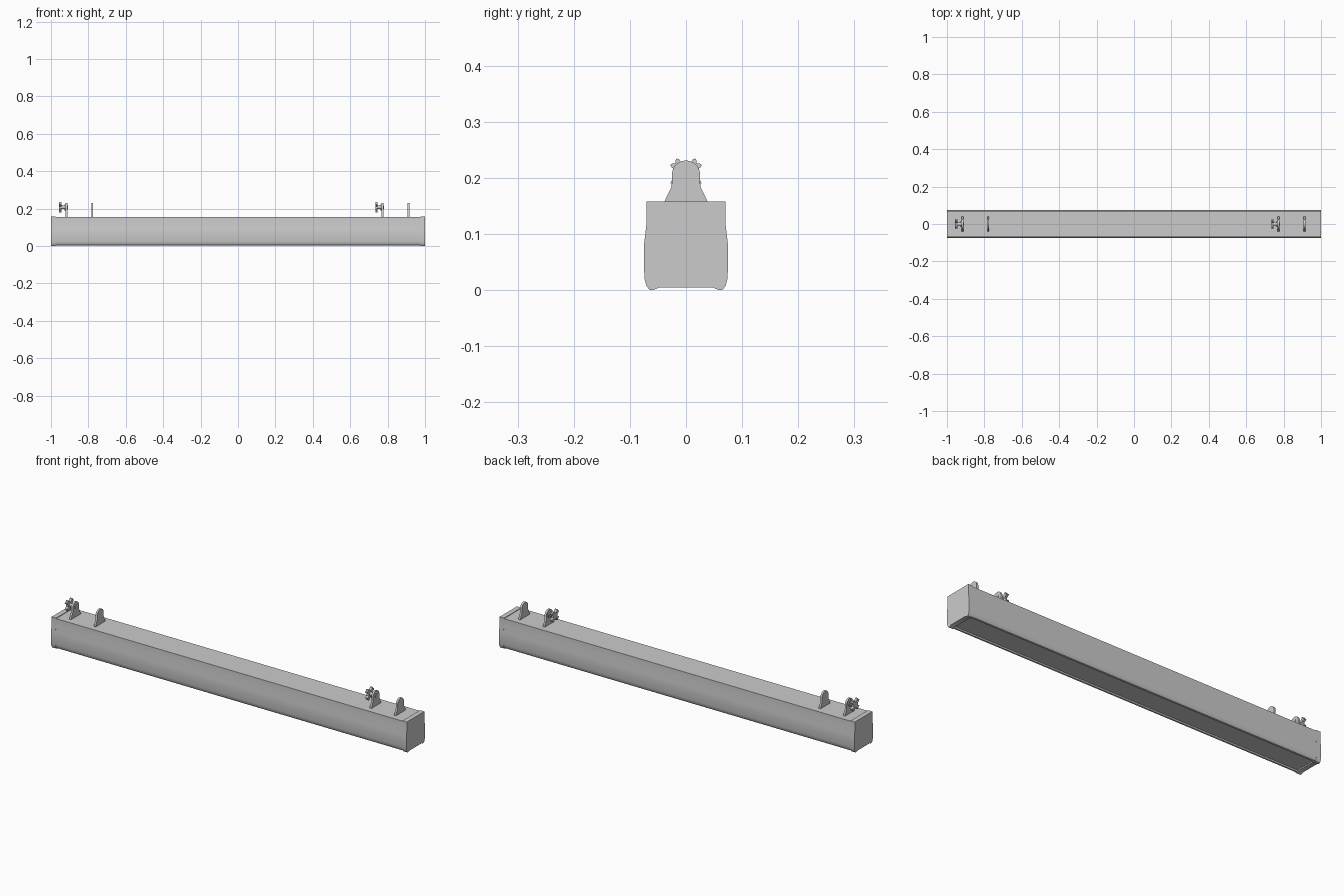
import bpy, bmesh, math

if "Cube" in bpy.data.objects:
    bpy.data.objects.remove(bpy.data.objects["Cube"])

def prism(name, pts, x0, x1, smooth=False):
    """Extrude a closed (y, z) outline along x."""
    bm = bmesh.new()
    rings = [[bm.verts.new((x, y, z)) for y, z in pts] for x in (x0, x1)]
    n = len(pts)
    bm.faces.new(rings[0])
    bm.faces.new(rings[1])
    for i in range(n):
        j = (i + 1) % n
        bm.faces.new((rings[0][i], rings[0][j], rings[1][j], rings[1][i]))
    bmesh.ops.recalc_face_normals(bm, faces=bm.faces)
    mesh = bpy.data.meshes.new(name)
    bm.to_mesh(mesh)
    bm.free()
    ob = bpy.data.objects.new(name, mesh)
    bpy.context.collection.objects.link(ob)
    if smooth:
        bpy.ops.object.select_all(action='DESELECT')
        ob.select_set(True)
        bpy.context.view_layer.objects.active = ob
        bpy.ops.object.shade_smooth_by_angle(angle=math.radians(30))
    return ob

def mirrored(half):
    return half + [(-y, z) for y, z in reversed(half)]

def circle(r, cz, n=16):
    return [(r * math.cos(2 * math.pi * i / n), cz + r * math.sin(2 * math.pi * i / n))
            for i in range(n)]

# Long housing with a shallow recess between two rolled bottom lips
side = [(0.0745, 0.085), (0.0748, 0.065), (0.0743, 0.024), (0.071, 0.010), (0.066, 0.003), (0.061, 0.0015)]
prism("housing", mirrored([(0.069, 0.155), (0.069, 0.122)]
      + [(y - 0.0008, z + 0.0015) for y, z in side]
      + [(0.056, 0.004), (0.055, 0.011)]), -0.98, 0.98, True)

# End caps, slightly proud of the housing
cap = mirrored([(0.07, 0.158), (0.07, 0.122)] + [(y, z - 0.0015) for y, z in side]
               + [(0.054, 0.002), (0.048, 0.005)])
for label, s in (("left", -1), ("right", 1)):
    prism(label + "_end_cap", cap, s * 0.975, s * 1.0, True)

# Mounting lug outline: flared foot, straight neck, rounded head
CZ = 0.207
lug = mirrored([(0.025 * math.cos(math.radians(a)), CZ + 0.024 * math.sin(math.radians(a)))
                for a in range(84, -1, -14)] + [(0.0255, 0.185), (0.039, 0.157), (0.039, 0.153)])

# Knob outline: four forked arms
knob = []
for k in range(4):
    for da, r in ((-26, 0.016), (-20, 0.029), (-14, 0.0325), (-8, 0.031), (0, 0.027),
                  (8, 0.031), (14, 0.0325), (20, 0.029), (26, 0.016)):
        a = math.radians(45 + 90 * k + da)
        knob.append((r * math.cos(a), CZ + r * math.sin(a)))

# Two pairs of lugs; the left one of each pair carries a clamp knob
for label, xk, xp in (("left", -0.917, -0.779), ("right", 0.773, 0.911)):
    prism(label + "_knob_lug", lug, xk - 0.005, xk + 0.005, True)
    prism(label + "_plain_lug", lug, xp - 0.005, xp + 0.005, True)
    prism(label + "_knob_washer", circle(0.016, CZ), xk - 0.010, xk - 0.004, True)
    prism(label + "_knob_shaft", circle(0.009, CZ), xk - 0.036, xk + 0.008, True)
    prism(label + "_knob", knob, xk - 0.039, xk - 0.026, True)
